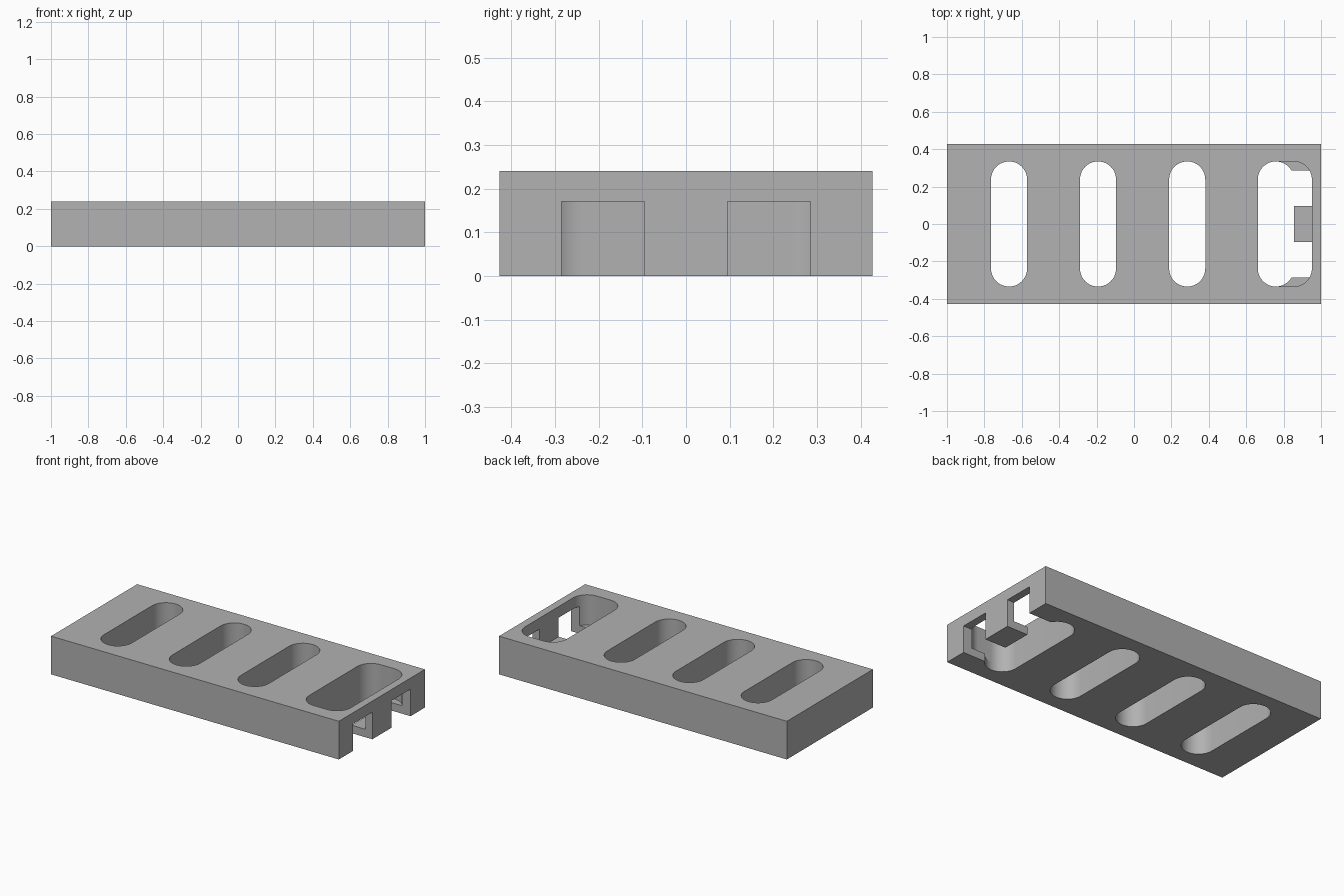
import bpy, bmesh, math

if "Cube" in bpy.data.objects:
    bpy.data.objects.remove(bpy.data.objects["Cube"])

L, W, H = 1.0, 0.427, 0.24      # half length, half width, height
R = 0.0965                      # slot end radius
SLOT_HALF = 0.3345              # half length of each slot
SLOT_X = (-0.668, -0.1925, 0.2845, 0.7585)
POCKET_END, POCKET_FLOOR = 0.951, 0.05

grey = bpy.data.materials.new("mid grey")
grey.diffuse_color = (0.445, 0.445, 0.445, 1)
grey.use_nodes = True
grey.node_tree.nodes["Principled BSDF"].inputs["Base Color"].default_value = grey.diffuse_color


def prism(name, outline, z0, z1):
    """Extrude a counter-clockwise outline from z0 to z1."""
    bm = bmesh.new()
    low = [bm.verts.new((x, y, z0)) for x, y in outline]
    top = [bm.verts.new((x, y, z1)) for x, y in outline]
    bm.faces.new(low[::-1])
    bm.faces.new(top)
    n = len(outline)
    for i in range(n):
        j = (i + 1) % n
        bm.faces.new((low[i], low[j], top[j], top[i]))
    me = bpy.data.meshes.new(name)
    bm.to_mesh(me)
    bm.free()
    me.materials.append(grey)
    ob = bpy.data.objects.new(name, me)
    bpy.context.collection.objects.link(ob)
    return ob


def rect(x0, x1, y0, y1):
    return [(x0, y0), (x1, y0), (x1, y1), (x0, y1)]


def arc(cx, cy, a0, a1, n):
    return [(cx + R * math.cos(math.radians(a0 + (a1 - a0) * i / n)),
             cy + R * math.sin(math.radians(a0 + (a1 - a0) * i / n))) for i in range(n + 1)]


block = prism("slotted_block", rect(-L, L, -W, W), 0, H)
c = SLOT_HALF - R
cutters = []

# Four round-ended slots, right through
for x in SLOT_X:
    cutters.append(prism("slot_cutter", arc(x, c, 0, 180, 24) + arc(x, -c, 180, 360, 24), -0.1, 0.4))

# Wide pocket extending the last slot, leaving a low ledge
px = POCKET_END - R
cutters.append(prism("pocket_cutter",
                     [(SLOT_X[3], -SLOT_HALF)] + arc(px, -c, 270, 360, 12)
                     + arc(px, c, 0, 90, 12) + [(SLOT_X[3], SLOT_HALF)],
                     POCKET_FLOOR, 0.4))

# Two square notches through the end wall
for y0, y1 in ((-0.285, -0.095), (0.095, 0.285)):
    cutters.append(prism("notch_cutter", rect(0.80, 1.1, y0, y1), -0.1, 0.17))

for cut in cutters:
    cut.hide_render = True
    cut.hide_set(True)
    m = block.modifiers.new(cut.name, 'BOOLEAN')
    m.operation, m.solver, m.object = 'DIFFERENCE', 'EXACT', cut

# Bake the cuts, then smooth the round ends
bpy.context.view_layer.update()
mesh = bpy.data.meshes.new_from_object(block.evaluated_get(bpy.context.evaluated_depsgraph_get()))
block.modifiers.clear()
block.data = mesh
for cut in cutters:
    bpy.data.objects.remove(cut)
bpy.context.view_layer.objects.active = block
block.select_set(True)
bpy.ops.object.shade_smooth_by_angle(angle=math.radians(30))
